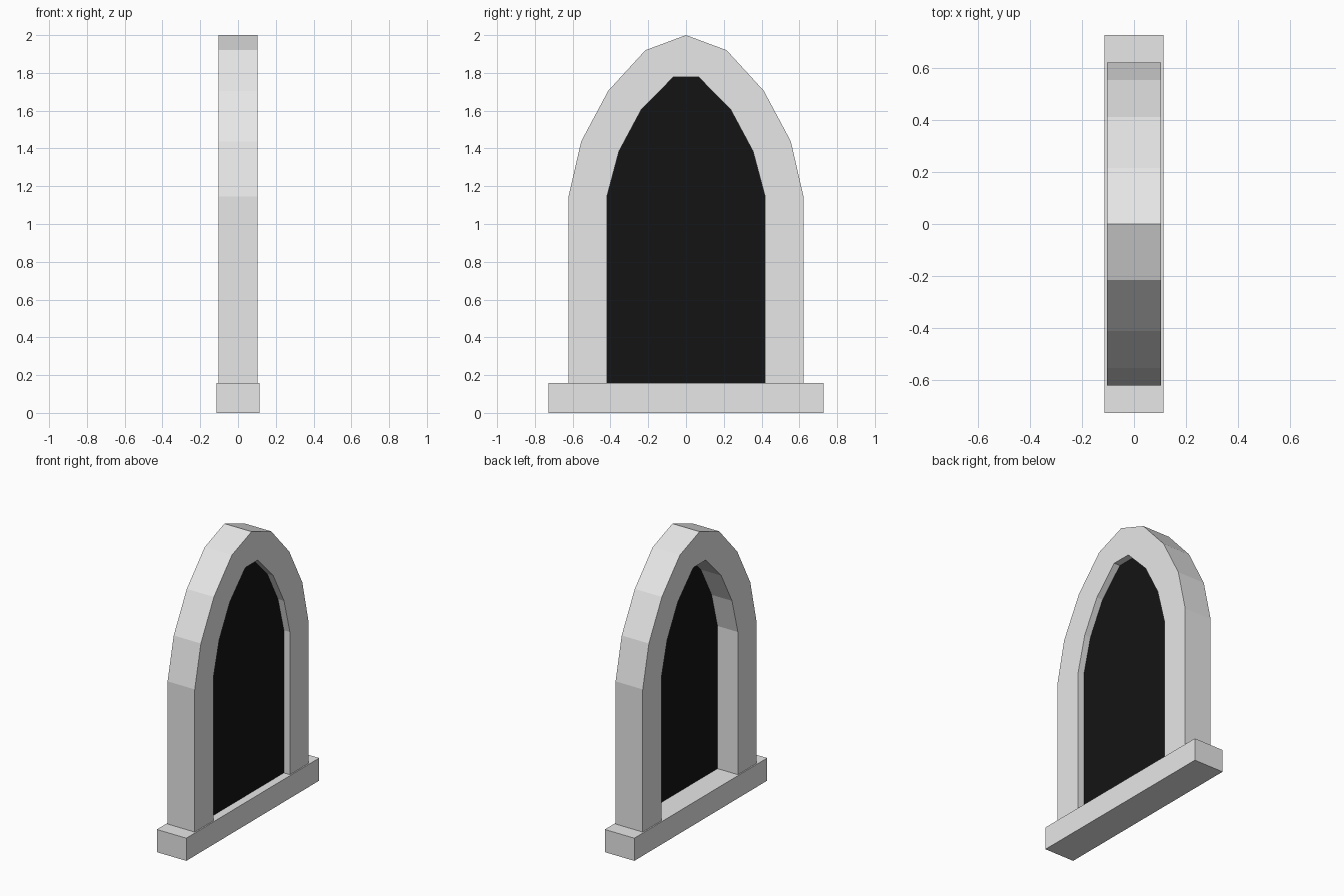
import bpy, bmesh

if "Cube" in bpy.data.objects:
    bpy.data.objects.remove(bpy.data.objects["Cube"])


def material(name, value):
    m = bpy.data.materials.new(name)
    m.diffuse_color = (value, value, value, 1)
    m.use_nodes = True
    m.node_tree.nodes["Principled BSDF"].inputs["Base Color"].default_value = m.diffuse_color
    return m


stone = material("grey stone", 0.8)
dark = material("black glass", 0.007)

SILL_TOP = 0.157
HALF_DEPTH = 0.104
PANE_X = 0.055


def finish(name, bm, mat):
    bmesh.ops.recalc_face_normals(bm, faces=bm.faces)
    me = bpy.data.meshes.new(name)
    bm.to_mesh(me)
    bm.free()
    me.materials.append(mat)
    ob = bpy.data.objects.new(name, me)
    bpy.context.collection.objects.link(ob)
    return ob


def mirrored(half):
    """Complete a right-hand half outline (y, z) with its left-hand mirror."""
    return half + [(-y, z) for y, z in reversed(half) if y > 0]


# Pointed arch outlines, from the foot up to the crown
outer = mirrored([(0.622, SILL_TOP), (0.622, 1.145), (0.555, 1.437),
                  (0.412, 1.705), (0.215, 1.92), (0, 2.0)])
inner = mirrored([(0.419, SILL_TOP), (0.419, 1.145), (0.355, 1.385),
                  (0.237, 1.605), (0.068, 1.777)])
# Double the crown of the opening so both outlines pair up
inner.insert(5, (0, 1.777))

# Arched frame: rectangular section swept along the two outlines
bm = bmesh.new()
rings = []
for o, i in zip(outer, inner):
    rings.append([bm.verts.new((x, *p)) for x, p in (
        (HALF_DEPTH, o), (-HALF_DEPTH, o), (-HALF_DEPTH, i), (HALF_DEPTH, i))])
for a, b in zip(rings, rings[1:]):
    for k in range(4):
        n = (k + 1) % 4
        bm.faces.new((a[k], a[n], b[n], b[k]))
for end in (rings[0], rings[-1]):
    bm.faces.new(end)
finish("arched_frame", bm, stone)

# Thin window pane filling the opening
bm = bmesh.new()
face = bm.faces.new([bm.verts.new((PANE_X - 0.003, y, z)) for y, z in inner])
ext = bmesh.ops.extrude_face_region(bm, geom=[face])
bmesh.ops.translate(bm, vec=(0.006, 0, 0),
                    verts=[v for v in ext["geom"] if isinstance(v, bmesh.types.BMVert)])
finish("window_pane", bm, dark)

# Sill block
bm = bmesh.new()
bmesh.ops.create_cube(bm, size=1)
bmesh.ops.scale(bm, vec=(0.226, 1.454, SILL_TOP), verts=bm.verts)
bmesh.ops.translate(bm, vec=(0, 0, SILL_TOP / 2), verts=bm.verts)
finish("sill", bm, stone)
